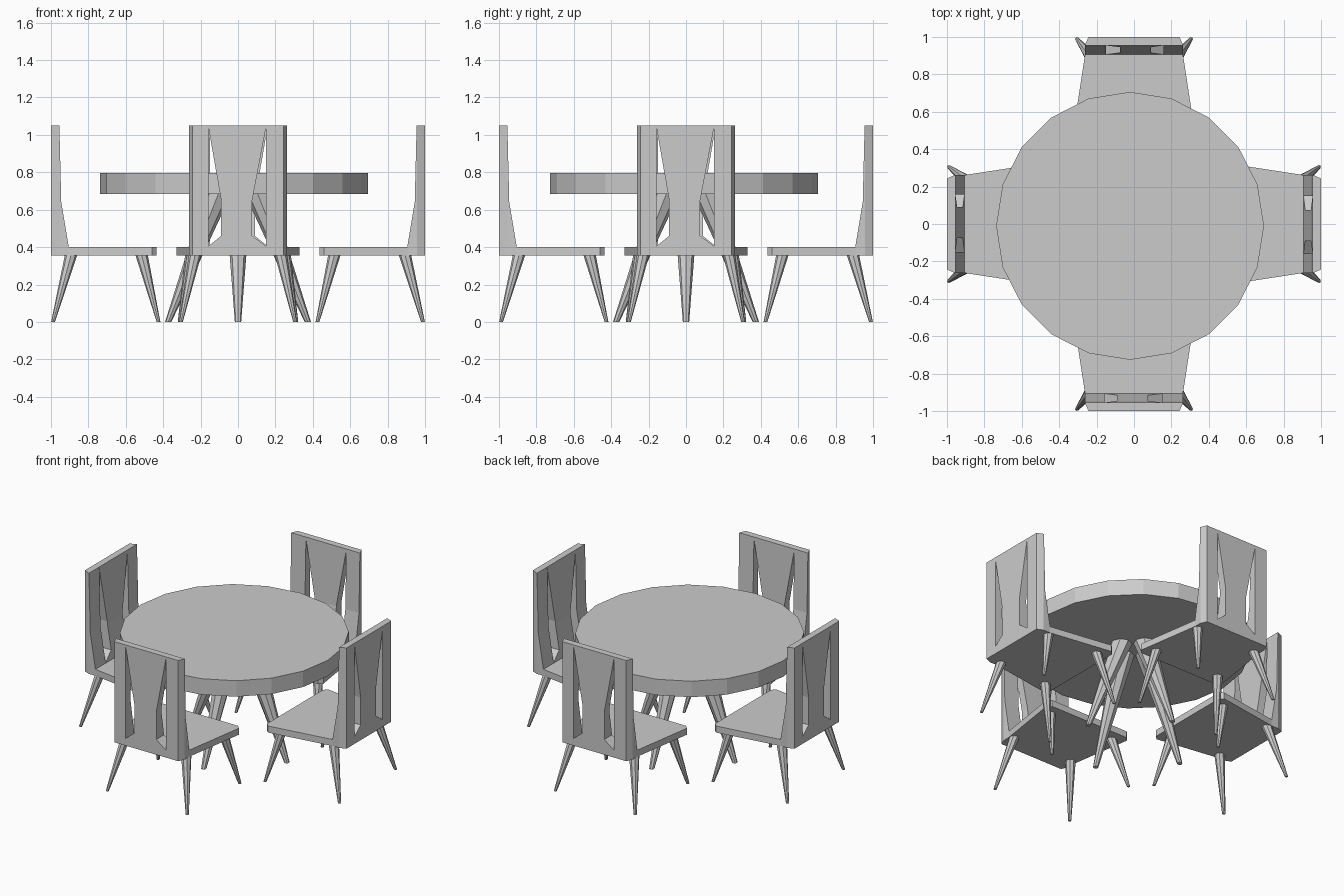
import bpy
from math import pi, cos, sin
from mathutils import Matrix

if "Cube" in bpy.data.objects:
    bpy.data.objects.remove(bpy.data.objects["Cube"])


def make(name, verts, faces):
    me = bpy.data.meshes.new(name)
    me.from_pydata(verts, [], faces)
    ob = bpy.data.objects.new(name, me)
    bpy.context.collection.objects.link(ob)
    return ob


def loft(name, rings):
    """Closed solid through rings of equal length (counter-clockwise, rising along the axis)."""
    n = len(rings[0])
    verts = [p for r in rings for p in r]
    faces = [tuple(reversed(range(n))), tuple(range(len(verts) - n, len(verts)))]
    for k in range(len(rings) - 1):
        for i in range(n):
            j = (i + 1) % n
            faces.append((k * n + i, k * n + j, (k + 1) * n + j, (k + 1) * n + i))
    return make(name, verts, faces)


def circle(x, y, z, r, n):
    return [(x + r * cos(2 * pi * i / n), y + r * sin(2 * pi * i / n), z) for i in range(n)]


def leg(name, top, foot, r_top, r_foot, n=8):
    return loft(name, [circle(*foot, r_foot, n), circle(*top, r_top, n)])


def mirrored(half):
    """Complete an outline from its +x half, ordered from -y to +y."""
    return half + [(-x, y) for x, y in reversed(half)]


def chair_back():
    rings = []
    for z, y in [(0.40, -0.905), (0.64, -0.945), (1.05, -0.955)]:
        outline = mirrored([(0.243, -1.0), (0.262, -0.958), (0.262, y)])
        rings.append([(px, py, z) for px, py in outline])
    back = loft("chair_back", rings)
    # tapered slots either side of the splat
    cutters = []
    for outer, inner in [(-0.158, -0.09), (0.15, 0.076)]:
        prof = [(outer, 0.405), (inner, 0.46), (inner, 0.65), (outer, 1.04)]
        if outer > 0:
            prof.reverse()
        cut = loft("slot_cutter", [[(x, y, z) for x, z in prof] for y in (-0.8, -1.1)])
        cut.hide_render = True
        mod = back.modifiers.new("slot", 'BOOLEAN')
        mod.operation = 'DIFFERENCE'
        mod.solver = 'EXACT'
        mod.object = cut
        cutters.append(cut)
    dg = bpy.context.evaluated_depsgraph_get()
    back.data = bpy.data.meshes.new_from_object(back.evaluated_get(dg))
    back.modifiers.clear()
    for cut in cutters:
        bpy.data.objects.remove(cut)
    return back


# table top
loft("table_top", [circle(-0.021, -0.01, z, 0.716, 20) for z in (0.685, 0.795)])

# table legs
for k in range(4):
    c, s = cos(k * pi / 2), sin(k * pi / 2)
    leg("table_leg", (0.105 * c, 0.105 * s, 0.685), (0.373 * c, 0.373 * s, 0), 0.07, 0.017)

# one chair, at the front
seat_outline = mirrored([(0.243, -1.0), (0.262, -0.958), (0.262, -0.905),
                         (0.33, -0.46), (0.305, -0.435)])
parts = [chair_back(),
         loft("chair_seat", [[(x, y, z) for x, y in seat_outline] for z in (0.355, 0.40)])]
for s in (-1, 1):
    parts.append(leg("chair_rear_leg", (s * 0.23, -0.893, 0.356), (s * 0.305, -0.989, 0), 0.033, 0.01))
    parts.append(leg("chair_front_leg", (s * 0.25, -0.515, 0.356), (s * 0.312, -0.425, 0), 0.033, 0.01))

# the other three chairs
for k in range(1, 4):
    for p in parts:
        dup = p.copy()
        dup.matrix_world = Matrix.Rotation(k * pi / 2, 4, 'Z')
        bpy.context.collection.objects.link(dup)
